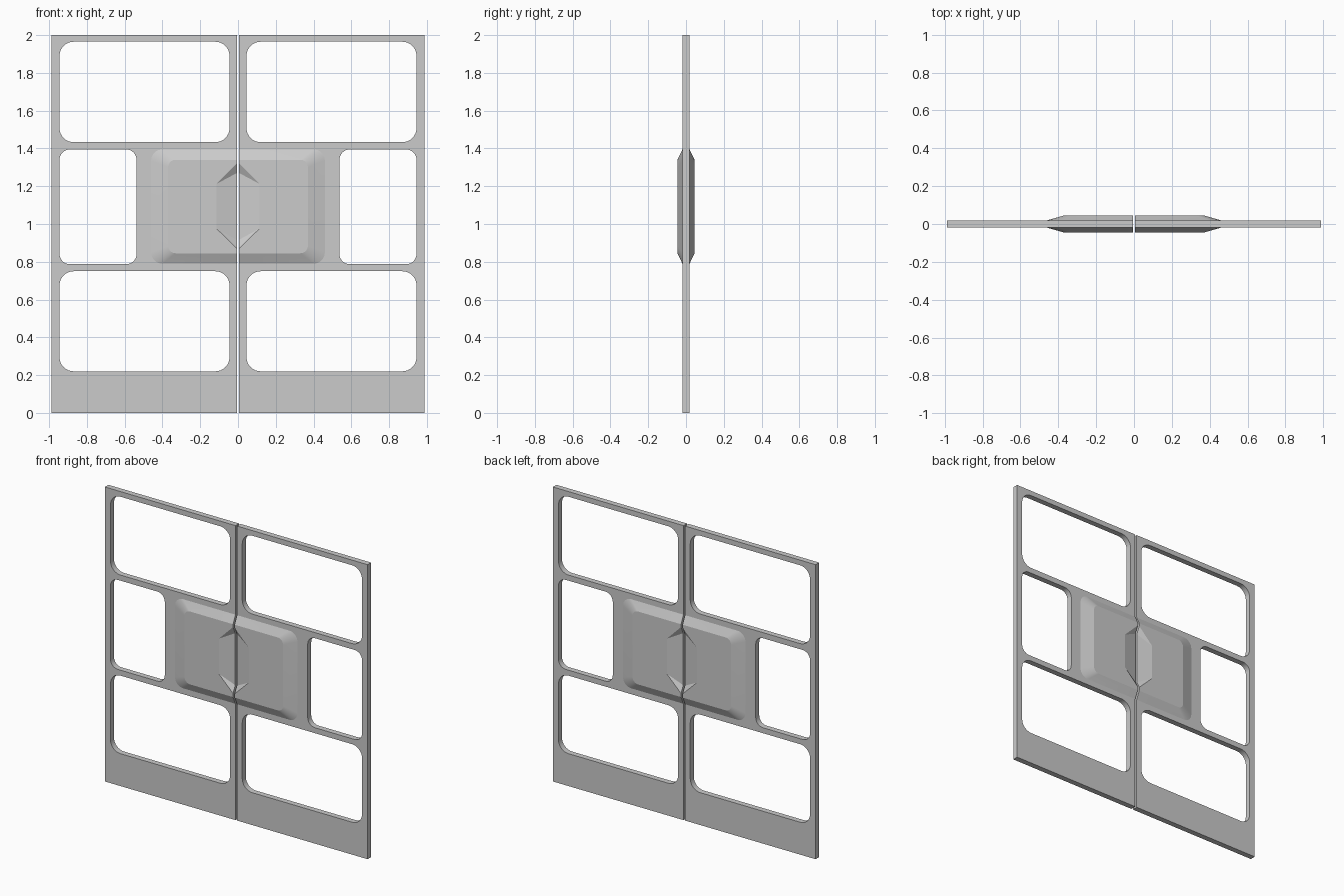
import bpy, bmesh, math

if "Cube" in bpy.data.objects:
    bpy.data.objects.remove(bpy.data.objects["Cube"])

GAP = 0.006      # half the slot between the two leaves
HALF_W = 0.987   # outer edge of each leaf
LEAF_Y = 0.019   # half thickness of a leaf
PANEL_Y = 0.045  # raised panel height

grey = bpy.data.materials.new("door_grey")
grey.diffuse_color = (0.6, 0.6, 0.6, 1)
grey.use_nodes = True
grey.node_tree.nodes["Principled BSDF"].inputs["Base Color"].default_value = grey.diffuse_color


def arc(cx, cz, r, start, segs=8):
    """Quarter circle, clockwise from the start angle in degrees."""
    return [(cx + r * math.cos(math.radians(start - 90 * i / segs)),
             cz + r * math.sin(math.radians(start - 90 * i / segs)))
            for i in range(segs + 1)]


def rounded_rect(x0, x1, z0, z1, r):
    return (arc(x0 + r, z1 - r, r, 180) + arc(x1 - r, z1 - r, r, 90)
            + arc(x1 - r, z0 + r, r, 0) + arc(x0 + r, z0 + r, r, -90))


def finish(name, bm):
    bmesh.ops.remove_doubles(bm, verts=bm.verts, dist=1e-5)
    bmesh.ops.recalc_face_normals(bm, faces=bm.faces)
    mesh = bpy.data.meshes.new(name)
    bm.to_mesh(mesh)
    bm.free()
    mesh.materials.clear()
    mesh.materials.append(grey)
    obj = bpy.data.objects.new(name, mesh)
    bpy.context.collection.objects.link(obj)
    bpy.ops.object.select_all(action='DESELECT')
    obj.select_set(True)
    bpy.context.view_layer.objects.active = obj
    bpy.ops.object.shade_smooth_by_angle(angle=math.radians(12.5))
    return obj


def door_leaf(name, sx):
    """Flat leaf with three rounded window openings."""
    loops = [
        [(GAP, 0), (HALF_W, 0), (HALF_W, 2), (GAP, 2)],
        rounded_rect(0.045, 0.945, 1.433, 1.965, 0.075),
        rounded_rect(0.537, 0.945, 0.787, 1.395, 0.055),
        rounded_rect(0.045, 0.945, 0.22, 0.75, 0.075),
    ]
    curve = bpy.data.curves.new(name + "_outline", 'CURVE')
    curve.dimensions = '2D'
    curve.fill_mode = 'BOTH'
    curve.extrude = LEAF_Y
    for pts in loops:
        spline = curve.splines.new('POLY')
        spline.points.add(len(pts) - 1)
        for p, (x, z) in zip(spline.points, pts):
            p.co = (sx * x, z, 0, 1)
        spline.use_cyclic_u = True
    temp = bpy.data.objects.new(name + "_outline", curve)
    bpy.context.collection.objects.link(temp)
    bpy.context.view_layer.update()
    flat = bpy.data.meshes.new_from_object(
        temp.evaluated_get(bpy.context.evaluated_depsgraph_get()))
    bpy.data.objects.remove(temp)
    bm = bmesh.new()
    bm.from_mesh(flat)
    for v in bm.verts:                      # stand the leaf upright
        x, y, z = v.co
        v.co = (x, -z, y)
    finish(name, bm)


def panel_outline(x1, z0, z1, r):
    return ([(GAP, z1)] + arc(x1 - r, z1 - r, r, 90)
            + arc(x1 - r, z0 + r, r, 0) + [(GAP, z0)])


def lock_panel(name, sx, sy):
    """Half of the raised panel, with half of the pointed hand recess."""
    bm = bmesh.new()

    def vert(p, depth):
        return bm.verts.new((sx * p[0], sy * depth, p[1]))

    outer = [vert(p, LEAF_Y) for p in panel_outline(0.46, 0.79, 1.395, 0.06)]
    inner = [vert(p, PANEL_Y) for p in panel_outline(0.37, 0.845, 1.34, 0.04)]
    # sloped border
    for i in range(len(outer) - 1):
        bm.faces.new((outer[i], outer[i + 1], inner[i + 1], inner[i]))
    # flat face around the recess
    rim = [vert(p, PANEL_Y) for p in
           ((GAP, 0.87), (0.113, 0.975), (0.113, 1.213), (GAP, 1.32))]
    bm.faces.new(inner + rim)
    # recess floor sloping to the slot, and its end facets
    low, high = vert((GAP, 0.917), 0.021), vert((GAP, 1.27), 0.021)
    bm.faces.new((rim[1], rim[2], high, low))
    bm.faces.new((rim[0], rim[1], low))
    bm.faces.new((rim[2], rim[3], high))
    # edge along the slot
    bm.faces.new((outer[0], inner[0], rim[3], high, low, rim[0],
                  inner[-1], outer[-1]))
    # base against the leaf
    bm.faces.new(outer)
    finish(name, bm)


for side, sx in (("left", -1), ("right", 1)):
    door_leaf(side + "_door_leaf", sx)
    for face, sy in (("front", -1), ("back", 1)):
        lock_panel(f"{side}_{face}_lock_panel", sx, sy)
